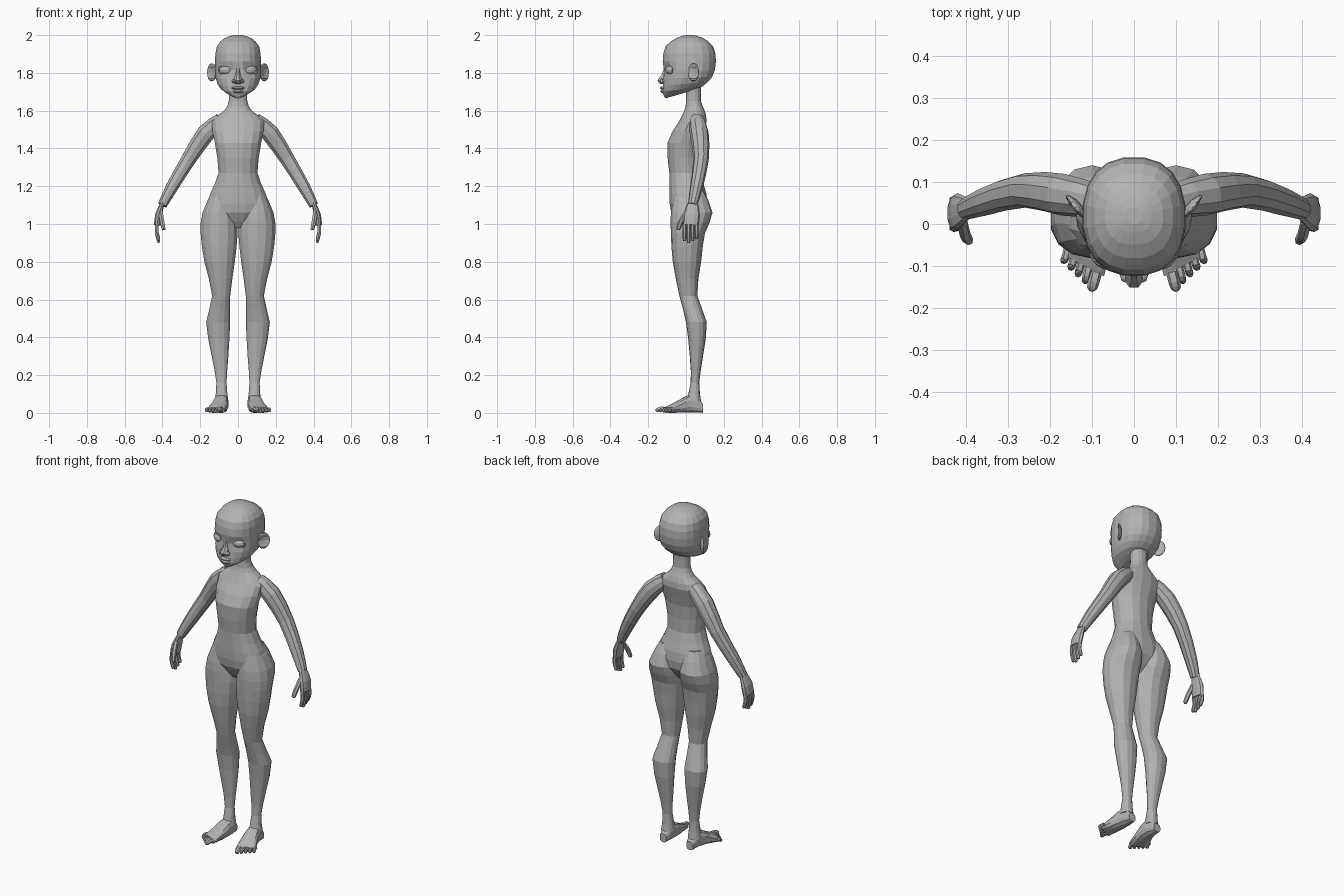
import bpy
import bmesh
from math import cos, sin, pi, exp, radians, copysign
from mathutils import Vector, Matrix

if "Cube" in bpy.data.objects:
    bpy.data.objects.remove(bpy.data.objects["Cube"])

grey = bpy.data.materials.new("plain grey")
grey.use_nodes = True
grey.diffuse_color = (.45, .45, .45, 1)
grey.node_tree.nodes["Principled BSDF"].inputs["Base Color"].default_value = grey.diffuse_color


def finish(name, bm, mirror):
    """Turn a bmesh into a flat-shaded object, mirrored across x if paired."""
    bmesh.ops.recalc_face_normals(bm, faces=bm.faces)
    mesh = bpy.data.meshes.new(name)
    bm.to_mesh(mesh)
    bm.free()
    mesh.materials.append(grey)
    obj = bpy.data.objects.new(name, mesh)
    bpy.context.collection.objects.link(obj)
    if mirror:
        obj.modifiers.new("mirror", "MIRROR")
    return obj


def refine(rows):
    """Insert a smoothly interpolated row between every two rows."""
    result = []
    last = len(rows) - 1
    for i in range(last):
        before, here, after, beyond = (rows[max(i - 1, 0)], rows[i],
                                       rows[i + 1], rows[min(i + 2, last)])
        middle = [(9 * (b + c) - a - d) / 16
                  for a, b, c, d in zip(before, here, after, beyond)]
        result += [here, middle]
    return result + [rows[last]]


def loft(name, stations, sides=12, power=2.2, mirror=False):
    """Skin rounded sections, each given as (centre, half axis u, half axis v)."""
    bm = bmesh.new()
    rings = []
    for centre, u, v in stations:
        ring = []
        for i in range(sides):
            angle = 2 * pi * (i + .5) / sides
            p, q = [copysign(abs(t) ** (2 / power), t) for t in (cos(angle), sin(angle))]
            ring.append(bm.verts.new(centre + u * p + v * q))
        rings.append(ring)
    for low, high in zip(rings, rings[1:]):
        for i in range(sides):
            j = (i + 1) % sides
            bm.faces.new((low[i], low[j], high[j], high[i]))
    bm.faces.new(rings[0])
    bm.faces.new(rings[-1])
    return finish(name, bm, mirror)


def level(z, inner, outer, front, back, rise=0):
    """Horizontal section; rise lifts its back edge."""
    return (Vector(((inner + outer) / 2, (front + back) / 2, z + rise / 2)),
            Vector(((outer - inner) / 2, 0, 0)), Vector((0, (back - front) / 2, rise / 2)))


def limb(name, path, sides=10, flatness=1):
    """Paired tube along points (x, y, z, radius), thinned sideways by flatness."""
    path = refine(path)
    points = [Vector(p[:3]) for p in path]
    stations = []
    for i, point in enumerate(points):
        along = (points[min(i + 1, len(points) - 1)] - points[max(i - 1, 0)]).normalized()
        reference = Vector((1, 0, 0)) if abs(along.y) > .75 else Vector((0, 1, 0))
        across = along.cross(reference).normalized()
        radius = path[i][3]
        stations.append((point, across * radius * flatness, along.cross(across) * radius))
    loft(name, stations, sides, mirror=True)


def digit(name, base, middle, tip, radius):
    """Finger or toe with a rounded end."""
    base, middle, tip = Vector(base), Vector(middle), Vector(tip)
    end = tip + (tip - middle).normalized() * radius / 2
    limb(name, [(*base, radius), (*middle, radius), (*tip, radius * .85),
                (*end, radius * .4)], sides=6)


def blob(name, centre, size, yaw=0, mirror=False, segments=12):
    """Stretched ball turned about the vertical."""
    bm = bmesh.new()
    placement = (Matrix.Translation(centre) @ Matrix.Rotation(radians(yaw), 4, "Z")
                 @ Matrix.Diagonal((*size, 1)))
    bmesh.ops.create_uvsphere(bm, u_segments=segments, v_segments=8, radius=1,
                              matrix=placement)
    return finish(name, bm, mirror)


# Torso and neck: height, half width, front, back
torso = [(.98, .05, -.03, .05), (1.06, .16, -.08, .11), (1.16, .15, -.09, .11),
         (1.27, .105, -.09, .08), (1.43, .125, -.1, .085), (1.54, .14, -.04, .11),
         (1.6, .075, -.01, .1), (1.65, .05, 0, .08), (1.74, .05, 0, .08)]
loft("torso_and_neck", [level(z, -w, w, front, back) for z, w, front, back in refine(torso)],
     sides=16)

# Head: height, half width, front, back; the jaw line climbs towards the nape
skull = [(1.665, .03, -.11, .03), (1.7, .09, -.125, .09), (1.77, .12, -.12, .14),
         (1.86, .123, -.125, .16), (1.94, .113, -.11, .145), (1.985, .07, -.05, .09),
         (2, .02, 0, .04)]
head = loft("head", [level(z, -w, w, front, back, max(0, 1.8 - z) * .3)
                     for z, w, front, back in refine(skull)], sides=20, power=2.35)

# Sunken eye sockets
eye = Vector((.064, -.085, 1.815))
for vertex in head.data.vertices:
    if vertex.co.y < 0:
        sideways = (abs(vertex.co.x) - eye.x) / .035
        upward = (vertex.co.z - eye.z) / .025
        vertex.co.y += .02 * exp(-sideways ** 2 - upward ** 2)

# Eyes and eyelids
blob("eyeballs", eye, (.037, .024, .024), yaw=15, mirror=True)
bpy.ops.mesh.primitive_torus_add(major_segments=14, minor_segments=5, major_radius=.037,
                                 minor_radius=.007, location=eye,
                                 rotation=(pi / 2, 0, radians(15)))
lids = bpy.context.object
lids.name = "eyelids"
lids.scale.y = .7
bpy.ops.object.transform_apply(location=True, rotation=True, scale=True)
lids.data.materials.append(grey)
lids.modifiers.new("mirror", "MIRROR")

# Nose: height, half width, front
nose = [(1.83, .012, -.118), (1.79, .014, -.13), (1.76, .024, -.154), (1.74, .015, -.135)]
loft("nose", [level(z, -w, w, front, -.09) for z, w, front in refine(nose)], sides=8)
blob("nostril_wings", (.02, -.125, 1.756), (.013, .015, .011), mirror=True, segments=8)

# Mouth
blob("upper_lip", (0, -.118, 1.72), (.036, .02, .009))
blob("lower_lip", (0, -.116, 1.702), (.03, .02, .01))

# Ears: flattened shells with a hollow facing forward
flare = radians(48)
ears = blob("ears", (.139, .04, 1.803), (.037, .014, .048), yaw=48, mirror=True, segments=16)
hollow = Vector((.144, .04, 1.806))
facing = Vector((sin(flare), -cos(flare), 0))
for vertex in ears.data.vertices:
    offset = vertex.co - hollow
    depth = offset.dot(facing)
    if depth > 0:
        spread = (offset - facing * depth).length / .03
        vertex.co -= facing * .017 * exp(-spread ** 4)

# Legs: height, inner side, outer side, front, back
leg = [(1.18, .035, .135, -.06, .09), (1.06, .01, .19, -.08, .14), (.95, 0, .2, -.08, .1),
       (.8, .015, .18, -.07, .08), (.62, .04, .138, -.035, .06), (.48, .04, .17, 0, .11),
       (.3, .05, .14, .02, .09), (.16, .06, .115, .025, .07), (.06, .05, .125, 0, .08)]
loft("legs", [level(*row) for row in refine(leg)], sides=14, mirror=True)

# Feet: depth, inner side, outer side, top; sections slant back towards the little toe
foot = [(.09, .065, .11, .05), (.03, .05, .125, .1), (-.04, .055, .145, .065),
        (-.1, .07, .168, .03)]
sections = []
for y, inner, outer, top in refine(foot):
    half = (outer - inner) / 2
    slant = half * max(0, .03 - y) * 4
    sections.append((Vector(((inner + outer) / 2, y, top / 2)), Vector((half, slant, 0)),
                     Vector((0, 0, top / 2))))
loft("feet", sections, power=2.6, mirror=True)

# Toes fan out from the big toe
for i in range(5):
    radius = .014 if i == 0 else .0095
    x, y = .09 + .017 * i, -.115 + .014 * i
    digit(f"toe_{i + 1}", (x, y, .02), (x + .006, y - .022, .02),
          (x + .01, y - .038 + .002 * i, radius), radius)

# Arms and palms
limb("arms", [(.09, .055, 1.55, .04), (.17, .07, 1.48, .05), (.26, .08, 1.345, .041),
              (.35, .055, 1.195, .034), (.4, .035, 1.1, .025)])
limb("palms", [(.4, .037, 1.11, .028), (.42, .03, 1.05, .044), (.428, .025, .995, .042)],
     flatness=.42)

# Fingers hang from the palm, the second one lowest
for i in range(4):
    y = -.008 + .0215 * i
    drop = .01 * abs(i - 1)
    digit(f"finger_{i + 1}", (.427, y, 1.005), (.431, y, .955 + drop / 2),
          (.42, y, .906 + drop), .0105)
digit("thumb", (.41, .005, 1.065), (.402, -.027, 1.015), (.394, -.04, .975), .013)
